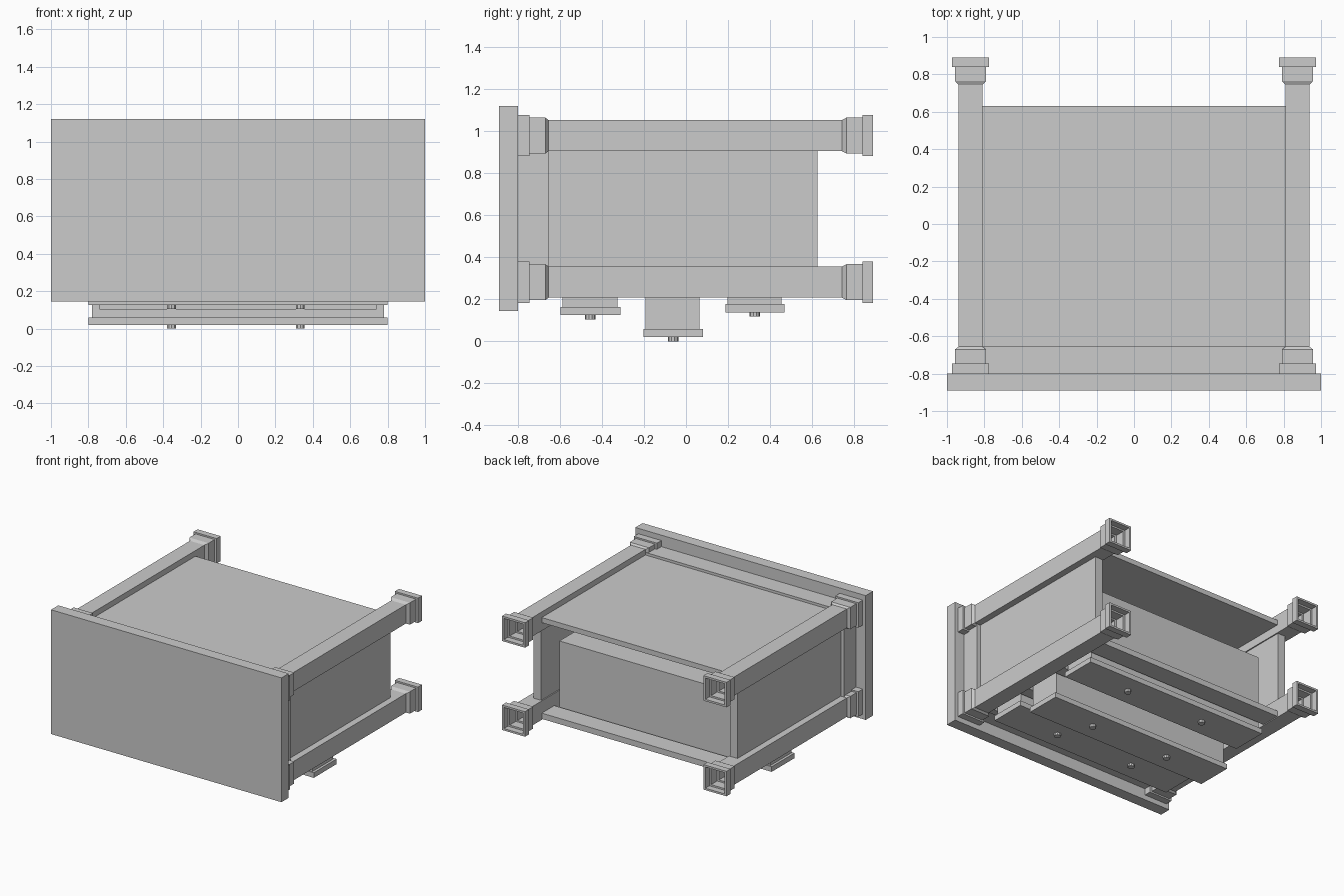
import bpy, bmesh, math

if "Cube" in bpy.data.objects:
    bpy.data.objects.remove(bpy.data.objects["Cube"])


def add_mesh(name, bm):
    bmesh.ops.recalc_face_normals(bm, faces=bm.faces)
    me = bpy.data.meshes.new(name)
    bm.to_mesh(me)
    bm.free()
    ob = bpy.data.objects.new(name, me)
    bpy.context.collection.objects.link(ob)
    return ob


def box(name, x, y, z):
    """Box from (min, max) ranges on each axis."""
    bm = bmesh.new()
    bmesh.ops.create_cube(bm, size=1)
    for v in bm.verts:
        for i, (a, b) in enumerate((x, y, z)):
            v.co[i] = a if v.co[i] < 0 else b
    return add_mesh(name, bm)


def leg(name, cx, cz):
    """Hollow square leg: rings of (half width x, half width z, y)."""
    rings = [(.1, .098, -.8), (.1, .098, -.745), (.083, .086, -.745),
             (.083, .086, -.67), (.063, .074, -.655), (.063, .074, .742),
             (.083, .086, .765), (.083, .086, .84), (.1, .098, .84),
             (.1, .098, .89), (.083, .083, .89), (.083, .083, .84),
             (.068, .07, .84), (.068, .07, .765), (.052, .058, .765),
             (.052, .058, -.8)]
    bm = bmesh.new()
    loops = [[bm.verts.new((cx + sx * hx, y, cz + sz * hz))
              for sx, sz in ((-1, -1), (1, -1), (1, 1), (-1, 1))]
             for hx, hz, y in rings]
    for a, b in zip(loops, loops[1:]):
        for i in range(4):
            j = (i + 1) % 4
            bm.faces.new((a[i], a[j], b[j], b[i]))
    return add_mesh(name, bm)


def knob(name, x, y, z):
    bm = bmesh.new()
    bmesh.ops.create_cone(bm, cap_ends=True, segments=10, radius1=.025,
                          radius2=.025, depth=.025)
    bmesh.ops.translate(bm, verts=bm.verts, vec=(x, y, z + .0125))
    return add_mesh(name, bm)


def drawer(name, y0, y1, z):
    """Drawer with its face at height z, open towards -y."""
    w, t, back = .78, .04, z + .63
    a, b = y0 + .01, y1 - .015
    box(name + "_face", (-.8, .8), (y0, y1), (z, z + .04))
    box(name + "_front_board", (-w, w), (a, b), (z + .04, z + .085))
    box(name + "_back_board", (-w, w), (a, b), (back - t, back))
    box(name + "_floor", (-w, w), (b - t, b), (z + .085, back - t))
    for s, x in (("left", -w), ("right", w - t)):
        box(name + "_side_" + s, (x, x + t), (a, b - t), (z + .085, back - t))
    for s, x in (("left", -.355), ("right", .333)):
        knob(name + "_knob_" + s, x, (y0 + y1) / 2, z - .02)


# Table top and the frieze below it (cabinet lies on its back)
box("table_top", (-1, 1), (-.89, -.8), (.145, 1.12))
box("frieze", (-.915, .915), (-.8, -.655), (.235, 1.03))

# Four hollow legs
for sx, side in ((-1, "left"), (1, "right")):
    leg("front_leg_" + side, sx * .874, .282)
    leg("back_leg_" + side, sx * .874, .98)
    # Side panels
    xs = sorted((sx * .82, sx * .885))
    box("side_panel_" + side, xs, (-.655, .625), (.29, .97))

# Back panel and rails around the drawers
box("back_panel", (-.875, .875), (-.655, .63), (.97, 1.01))
for i, (a, b) in enumerate(((-.655, -.6), (-.305, -.21), (.085, .18), (.475, .63))):
    box(f"rail_{i + 1}", (-.82, .82), (a, b), (.215, .26))

# Three drawers, pulled out by different amounts
drawer("upper_drawer", -.598, -.312, .125)
drawer("middle_drawer", -.203, .08, .02)
drawer("lower_drawer", .187, .47, .138)
